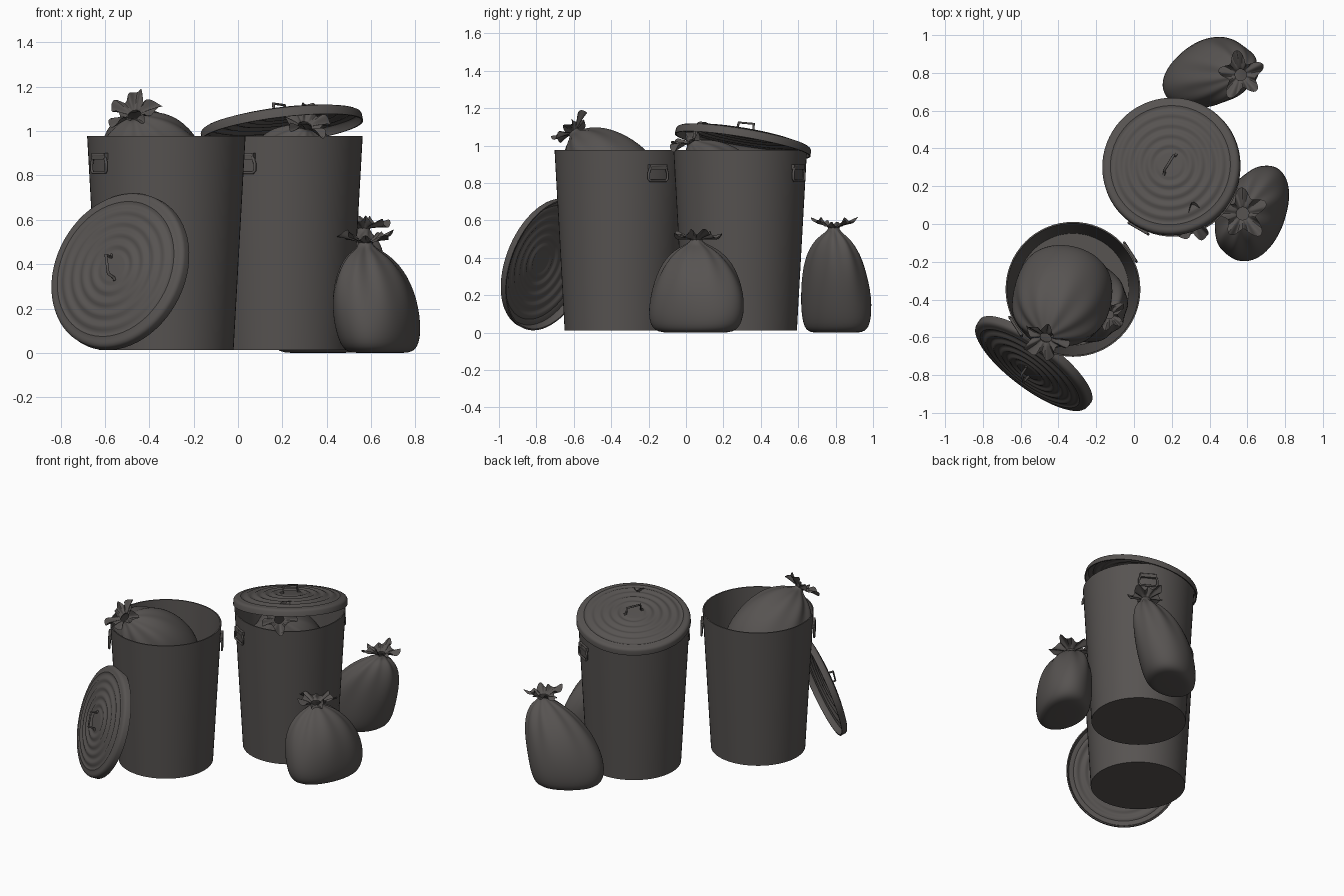
import bpy, bmesh, math, random
from mathutils import Vector, Matrix

if "Cube" in bpy.data.objects:
    bpy.data.objects.remove(bpy.data.objects["Cube"])

mat = bpy.data.materials.new("dark_grey")
mat.diffuse_color = (0.095, 0.087, 0.083, 1)
mat.use_nodes = True
mat.node_tree.nodes["Principled BSDF"].inputs["Base Color"].default_value = mat.diffuse_color


def finish(obj, angle=40):
    obj.data.materials.append(mat)
    bpy.ops.object.select_all(action='DESELECT')
    obj.select_set(True)
    bpy.context.view_layer.objects.active = obj
    if obj.type == 'MESH':
        bpy.ops.object.shade_smooth_by_angle(angle=math.radians(angle))
    return obj


def add(name, bm, matrix):
    bmesh.ops.recalc_face_normals(bm, faces=bm.faces)
    me = bpy.data.meshes.new(name)
    bm.to_mesh(me)
    bm.free()
    obj = bpy.data.objects.new(name, me)
    bpy.context.collection.objects.link(obj)
    obj.matrix_world = matrix
    return obj


def lathe(name, profile, matrix, segs=64):
    bm = bmesh.new()
    vs = [bm.verts.new((r, 0, z)) for r, z in profile]
    es = [bm.edges.new(p) for p in zip(vs, vs[1:])]
    bmesh.ops.spin(bm, geom=vs + es, axis=(0, 0, 1), cent=(0, 0, 0),
                   angle=2 * math.pi, steps=segs)
    bmesh.ops.remove_doubles(bm, verts=bm.verts, dist=1e-4)
    return finish(add(name, bm, matrix))


def tube(name, pts, matrix, radius, cyclic=False):
    cu = bpy.data.curves.new(name, 'CURVE')
    cu.dimensions = '3D'
    cu.bevel_depth = radius
    cu.bevel_resolution = 2
    cu.use_fill_caps = True
    sp = cu.splines.new('POLY')
    sp.points.add(len(pts) - 1)
    for p, co in zip(sp.points, pts):
        p.co = (*co, 1)
    sp.use_cyclic_u = cyclic
    obj = bpy.data.objects.new(name, cu)
    bpy.context.collection.objects.link(obj)
    obj.matrix_world = matrix
    return finish(obj)


def frame(loc, x_dir, z_dir):
    z = Vector(z_dir).normalized()
    x = Vector(x_dir)
    x = (x - z * x.dot(z)).normalized()
    m = Matrix((x, z.cross(x), z)).transposed().to_4x4()
    m.translation = loc
    return m


def can(name, x, y, handle_angle):
    # thin walled tapered body
    lathe(name, [(0, .012), (.303, .012), (.357, .977), (.349, .977),
                 (.296, .03), (0, .03)], Matrix.Translation((x, y, 0)))
    # a wire bail and strap on each side
    half = [(.045, .04), (.06, 0), (.06, -.03), (.05, -.041)]
    ring = half + [(-u, v) for u, v in reversed(half)]
    for i in range(2):
        a = math.radians(handle_angle + 180 * i)
        out = Vector((math.cos(a), math.sin(a), 0))
        m = frame(Vector((x, y, .853)) + out * .362, (-out.y, out.x, 0), (0, 0, 1))
        tube(f"{name}_handle_{i + 1}", [(u, 0, v) for u, v in ring], m, .007, True)
        bm = bmesh.new()
        bmesh.ops.create_cube(bm, size=1, matrix=Matrix.Translation((0, .004, .033))
                              @ Matrix.Diagonal((.11, .018, .028, 1)))
        finish(add(f"{name}_strap_{i + 1}", bm, m))


def lid(name, loc, handle_dir, normal):
    # ribbed dome, rolled edge and skirt, with the same ribs underneath
    def height(r):
        rib = .005 * math.cos(2 * math.pi * r / .055) if .07 < r < .325 else 0
        return .014 + .027 * (1 - (r / .35) ** 2) + rib
    top = [(i * .01, height(i * .01)) for i in range(36)]
    under = [(r, z - .008) for r, z in reversed(top)]
    m = frame(loc, handle_dir, normal)
    lathe(name, top + [(.361, .008), (.366, -.002), (.368, -.032), (.360, -.032),
                       (.357, -.002)] + under, m)
    tube(name + "_handle", [(-.066, 0, .041), (-.052, 0, .045), (-.047, 0, .088),
                            (.047, 0, .088), (.052, 0, .045), (.066, 0, .041)], m, .007)


def bag(name, matrix, a, b, h, lean=(0, 0), seed=1, ruffle=.1, segs=48):
    # sack body gathered into a neck, then a flared ruffle of loose ends
    rnd = random.Random(seed)
    p = [rnd.uniform(0, 6.28) for _ in range(6)]
    body = [(0, .4), (0, .7), (.03, .84), (.09, .93), (.2, .99), (.35, 1), (.5, .96),
            (.64, .87), (.76, .74), (.86, .57), (.93, .39), (.97, .23)]
    neck = [(0, .034, 0), (.012, .026, 0), (.022, .045, .3), (.034, .075, .7),
            (.042, .1, 1)]
    rows = []
    for t, f in body:
        row = []
        for i in range(segs):
            th = 2 * math.pi * i / segs
            k = f * (1 + .035 * math.sin(2 * th + 3 * t + p[0])
                     + .03 * math.sin(3 * th - 4 * t + p[1])
                     + .09 * t ** 3 * math.cos(9 * th + p[2])
                     + .05 * t ** 3 * math.cos(5 * th + p[3]))
            s = t ** 1.7
            row.append((a * k * math.cos(th) + lean[0] * s,
                        b * k * math.sin(th) + lean[1] * s, h * t))
        rows.append(row)
    for dz, r, w in neck:
        row = []
        for i in range(segs):
            th = 2 * math.pi * i / segs
            k = r * ruffle / .1 * (1 + w * (.3 * math.cos(5 * th + p[4])
                                            + .1 * math.cos(3 * th + p[5])))
            z = h + dz + w * (.02 * math.cos(10 * th + p[2])
                              + .014 * math.sin(2 * th + p[1]))
            row.append((lean[0] + k * math.cos(th), lean[1] + k * math.sin(th), z))
        rows.append(row)
    bm = bmesh.new()
    vs = [[bm.verts.new(c) for c in row] for row in rows]
    for r0, r1 in zip(vs, vs[1:]):
        for i in range(segs):
            j = (i + 1) % segs
            bm.faces.new((r0[i], r0[j], r1[j], r1[i]))
    bm.faces.new(list(reversed(vs[0])))
    obj = finish(add(name, bm, matrix), 60)
    sub = obj.modifiers.new("smooth", 'SUBSURF')
    sub.levels = sub.render_levels = 1


def upright(x, y, z, deg):
    return Matrix.Translation((x, y, z)) @ Matrix.Rotation(math.radians(deg), 4, 'Z')


def local(dx, dy, deg):
    c, s = math.cos(math.radians(deg)), math.sin(math.radians(deg))
    return (dx * c + dy * s, -dx * s + dy * c)


# cans
can("front_can", -.323, -.346, 33)
can("back_can", .205, .29, 60)

# lids: one leaning on the front can, one tilted on the back can
lid("leaning_lid", (-.54, -.75, .372), (.05, 0, -.12), (-.57, -.76, .31))
lid("tilted_lid", (.195, .308, 1.034), (.06, .1, 0), (-.12, .165, .98))

# bags on the ground
bag("right_bag", upright(.638, .055, 0, 68), .262, .178, .485,
    local(-.063, 0, 68), 3, .11)
bag("back_bag", upright(.365, .80, 0, 32), .235, .175, .55,
    local(.2, -.01, 32), 8, .1)

# bags stuffed in the cans, tipped towards the front
axis = Vector((-.25, -.6, .75)).normalized()
bag("front_can_bag", frame(Vector((-.465, -.595, 1.065)) - axis * .55,
                           (.923, -.385, 0), axis), .27, .235, .55, (0, 0), 5, .1)
bag("front_can_lower_bag", upright(-.30, -.38, .03, 0), .22, .22, .6,
    (.17, -.1), 11, .07)
axis = Vector((.216, -.558, .8)).normalized()
bag("back_can_bag", frame(Vector((.3, .035, 1.015)) - axis * .55,
                          (.93, .36, 0), axis), .26, .22, .55, (0, 0), 6, .1)
